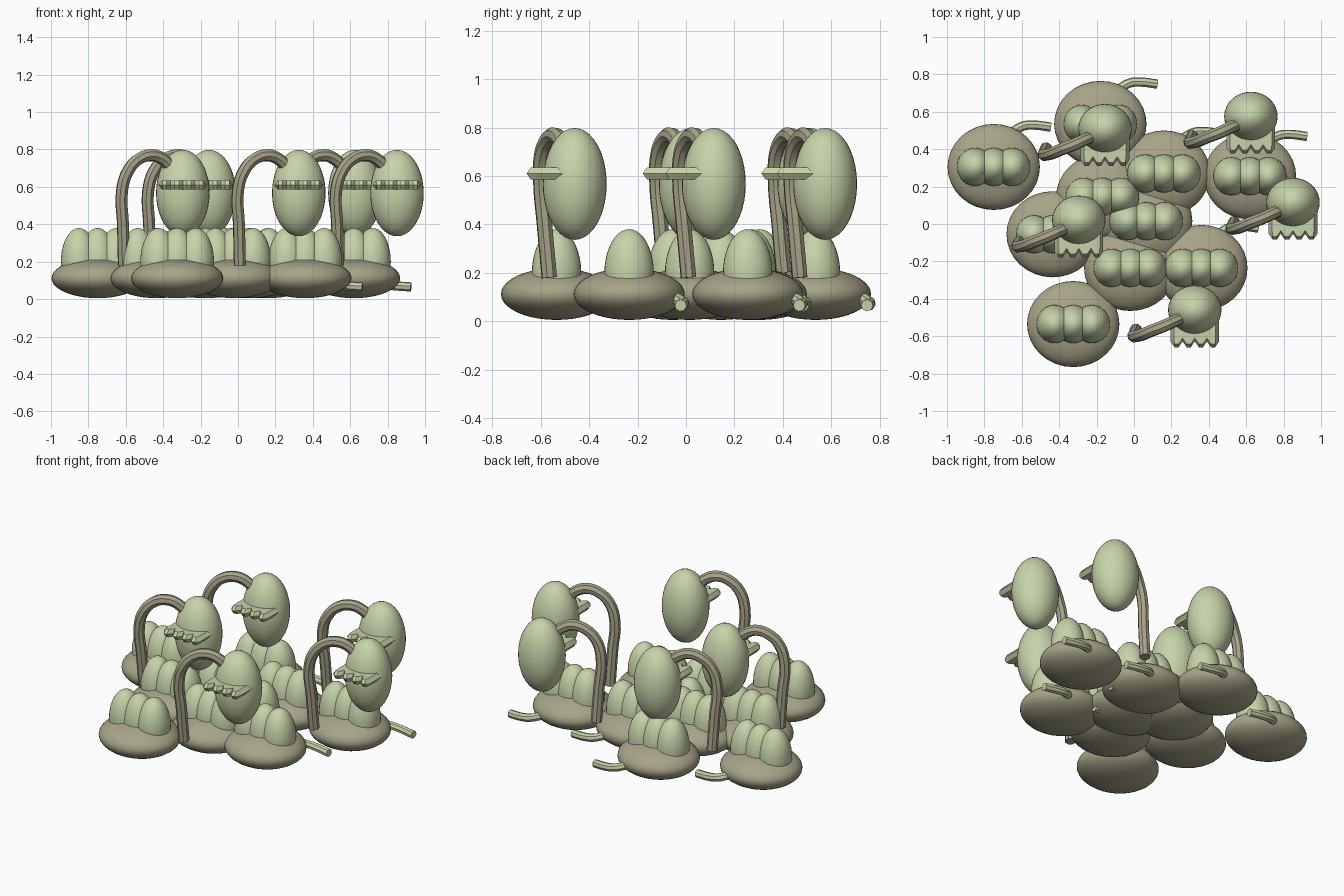
import bpy, bmesh, math
from mathutils import Matrix, Vector

if "Cube" in bpy.data.objects:
    bpy.data.objects.remove(bpy.data.objects["Cube"])


def material(name, rgb):
    m = bpy.data.materials.new(name)
    m.diffuse_color = (*rgb, 1)
    m.use_nodes = True
    m.node_tree.nodes["Principled BSDF"].inputs["Base Color"].default_value = m.diffuse_color
    return m


GREEN = material("pale green", (0.57, 0.65, 0.40))
BROWN = material("olive brown", (0.39, 0.37, 0.25))


def finish(ob, mat):
    ob.data.materials.clear()
    ob.data.materials.append(mat)
    bpy.ops.object.select_all(action='DESELECT')
    ob.select_set(True)
    bpy.context.view_layer.objects.active = ob
    bpy.ops.object.shade_smooth_by_angle(angle=math.radians(35))


def mesh_object(name, bm, mat):
    bmesh.ops.recalc_face_normals(bm, faces=bm.faces)
    me = bpy.data.meshes.new(name)
    bm.to_mesh(me)
    bm.free()
    ob = bpy.data.objects.new(name, me)
    bpy.context.collection.objects.link(ob)
    finish(ob, mat)
    return ob


def ellipsoids(name, centres, radii, mat):
    bm = bmesh.new()
    for c in centres:
        bmesh.ops.create_uvsphere(
            bm, u_segments=32, v_segments=20, radius=1,
            matrix=Matrix.Translation(c) @ Matrix.Diagonal((*radii, 1)))
    return mesh_object(name, bm, mat)


def tube(name, origin, points, radius, mat):
    cu = bpy.data.curves.new(name, 'CURVE')
    cu.dimensions = '3D'
    cu.bevel_depth = radius
    cu.bevel_resolution = 2
    cu.resolution_u = 4
    cu.use_fill_caps = True
    sp = cu.splines.new('BEZIER')
    sp.bezier_points.add(len(points) - 1)
    for bp, p in zip(sp.bezier_points, points):
        bp.co = Vector(p) + Vector(origin)
        bp.handle_left_type = bp.handle_right_type = 'AUTO'
    ob = bpy.data.objects.new(name, cu)
    bpy.context.collection.objects.link(ob)
    bpy.ops.object.select_all(action='DESELECT')
    ob.select_set(True)
    bpy.context.view_layer.objects.active = ob
    bpy.ops.object.convert(target='MESH')
    finish(bpy.context.object, mat)


def fringe(name, x, y):
    # scalloped plate with a bevelled rim: full outline at mid height, inset above and below
    pitch, teeth = 0.065, 4
    half = pitch * teeth / 2

    def outline(inset):
        pts = [(half - inset, 0.0), (-half + inset, 0.0)]
        for i in range(teeth):
            x0 = -half + i * pitch
            pts.append((x0 + (inset if i == 0 else 0), -0.168 + inset))
            pts.append((x0 + pitch * 0.33, -0.199 + inset))
            pts.append((x0 + pitch * 0.67, -0.199 + inset))
        pts.append((half - inset, -0.168 + inset))
        return pts

    bm = bmesh.new()
    rings = [[bm.verts.new((x + px, y + py, z)) for px, py in outline(ins)]
             for z, ins in ((0.585, 0.018), (0.61, 0.0), (0.635, 0.018))]
    n = len(rings[0])
    for a, b in zip(rings, rings[1:]):
        for i in range(n):
            bm.faces.new((a[i], a[(i + 1) % n], b[(i + 1) % n], b[i]))
    bm.faces.new(rings[0])
    bm.faces.new(rings[-1])
    mesh_object(name, bm, GREEN)


# Mounds: flattened body, three humps and a bent tail
mounds = [(-0.75, 0.305), (-0.18, 0.535), (0.16, 0.27), (0.62, 0.255), (-0.17, 0.145),
          (0.065, 0.015), (-0.435, -0.055), (-0.02, -0.235), (0.36, -0.235), (-0.325, -0.535)]
tail_path = [(0.04, 0.12, 0.10), (0.10, 0.185, 0.095), (0.155, 0.218, 0.08),
             (0.21, 0.224, 0.072), (0.305, 0.213, 0.065)]
for i, (x, y) in enumerate(mounds, 1):
    ellipsoids(f"mound_body_{i}", [(x, y, 0.112)], (0.247, 0.23, 0.107), BROWN)
    ellipsoids(f"mound_humps_{i}", [(x + dx, y, 0.2) for dx in (-0.1, 0, 0.1)],
               (0.097, 0.102, 0.18), GREEN)
    tube(f"mound_tail_{i}", (x, y, 0), tail_path, 0.025, GREEN)

# Hanging pods: arched stalk, egg-shaped pod and scalloped fringe
pods = [(-0.155, 0.51), (0.625, 0.575), (0.85, 0.115), (-0.295, 0.02), (0.325, -0.46)]
stalk_path = [(-0.315, -0.105, 0.18), (-0.32, -0.125, 0.4), (-0.325, -0.14, 0.58),
              (-0.29, -0.135, 0.69), (-0.23, -0.11, 0.752), (-0.165, -0.085, 0.769),
              (-0.11, -0.06, 0.75), (-0.05, -0.035, 0.69)]
for i, (x, y) in enumerate(pods, 1):
    tube(f"stalk_{i}", (x, y, 0), stalk_path, 0.033, BROWN)
    ellipsoids(f"pod_{i}", [(x, y, 0.567)], (0.143, 0.132, 0.231), GREEN)
    fringe(f"pod_fringe_{i}", x, y)
